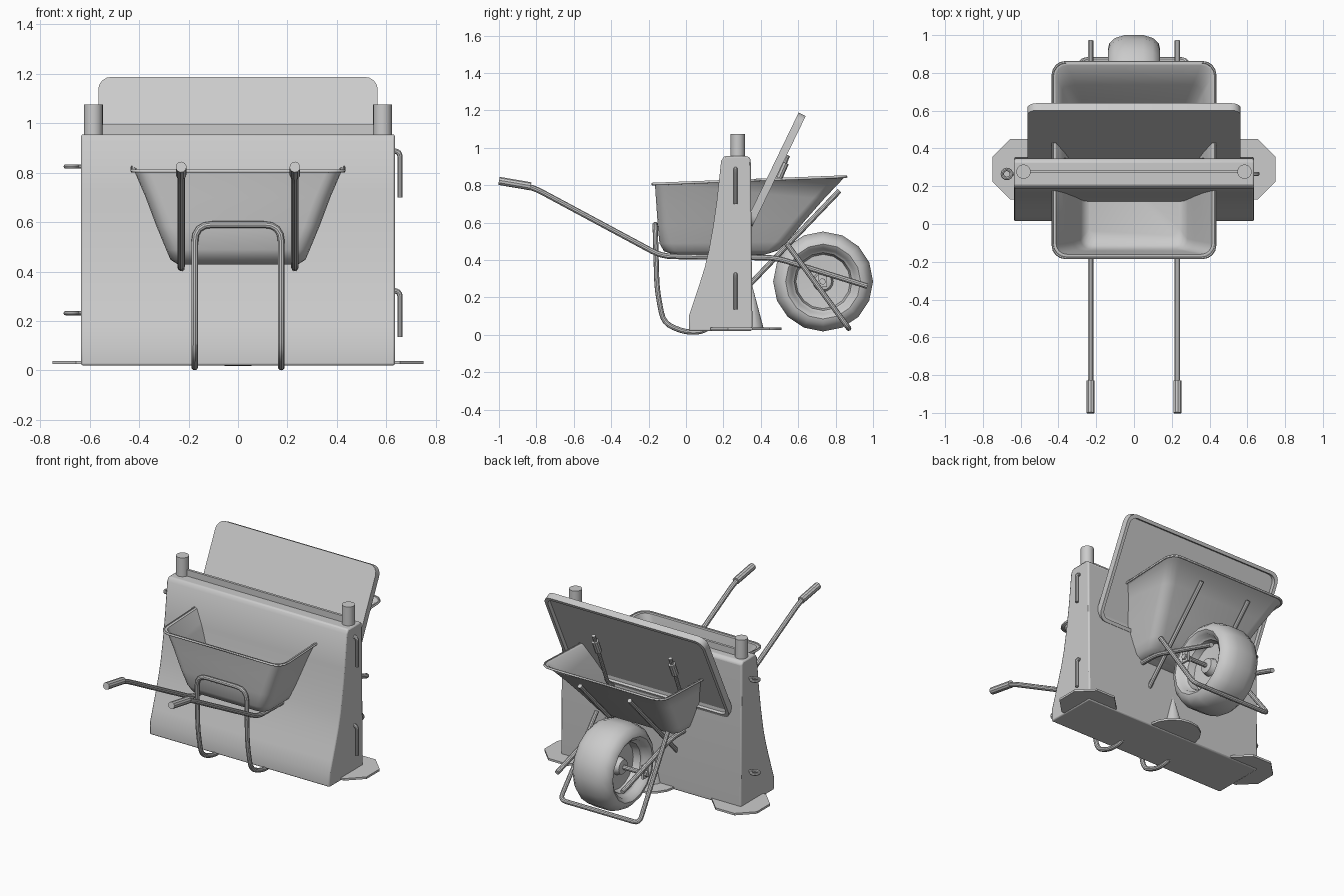
import bpy, bmesh, math
from mathutils import Vector, Matrix

if "Cube" in bpy.data.objects:
    bpy.data.objects.remove(bpy.data.objects["Cube"])


def finish(name, bm, angle=35):
    bmesh.ops.recalc_face_normals(bm, faces=bm.faces[:])
    me = bpy.data.meshes.new(name)
    bm.to_mesh(me)
    bm.free()
    ob = bpy.data.objects.new(name, me)
    bpy.context.scene.collection.objects.link(ob)
    bpy.ops.object.select_all(action='DESELECT')
    ob.select_set(True)
    bpy.context.view_layer.objects.active = ob
    bpy.ops.object.shade_smooth_by_angle(angle=math.radians(angle))
    return ob


def fillet(pts, r, n=4):
    pts = [Vector(p) for p in pts]
    out = [pts[0]]
    for a, b, c in zip(pts, pts[1:], pts[2:]):
        d = min(r, (a - b).length * .45, (c - b).length * .45)
        p, q = b + (a - b).normalized() * d, b + (c - b).normalized() * d
        for i in range(n + 1):
            t = i / n
            out.append(p * (1 - t) ** 2 + b * 2 * t * (1 - t) + q * t * t)
    return out + [pts[-1]]


def tube(name, pts, r=.015, bend=.06, sides=10):
    bm = bmesh.new()
    path = fillet(pts, bend)
    u, rings = None, []
    for i, p in enumerate(path):
        t = (path[min(i + 1, len(path) - 1)] - path[max(i - 1, 0)]).normalized()
        u = t.orthogonal().normalized() if u is None else (u - t * u.dot(t)).normalized()
        w = t.cross(u)
        rings.append([bm.verts.new(p + r * (u * math.cos(a) + w * math.sin(a)))
                      for a in (2 * math.pi * k / sides for k in range(sides))])
    loft(bm, rings)
    return finish(name, bm)


def loft(bm, rings, cap_start=True, cap_end=True):
    n = len(rings[0])
    for a, b in zip(rings, rings[1:]):
        for k in range(n):
            bm.faces.new((a[k], a[(k + 1) % n], b[(k + 1) % n], b[k]))
    if cap_start:
        bm.faces.new(rings[0])
    if cap_end:
        bm.faces.new(rings[-1])


def cone(name, loc, r1, r2, h, sides=20, rot=0):
    bm = bmesh.new()
    bmesh.ops.create_cone(bm, cap_ends=True, segments=sides, radius1=r1, radius2=r2, depth=h,
                          matrix=Matrix.Translation(loc) @ Matrix.Rotation(rot, 4, 'Z'))
    return finish(name, bm)


def box(name, loc, size):
    bm = bmesh.new()
    bmesh.ops.create_cube(bm, size=1, matrix=Matrix.Translation(loc) @ Matrix.Diagonal((*size, 1)))
    return finish(name, bm)


def round_rect(hx, y0, y1, r, n=4):
    out = []
    for cx, cy, a0 in ((hx - r, y1 - r, 0), (-hx + r, y1 - r, 90),
                       (-hx + r, y0 + r, 180), (hx - r, y0 + r, 270)):
        for i in range(n + 1):
            a = math.radians(a0 + 90 * i / n)
            out.append((cx + r * math.cos(a), cy + r * math.sin(a)))
    return out


# barrier body: side profile extruded across x
prof = [(.015, .02), (.015, .10), (.042, .18), (.072, .27), (.10, .36), (.122, .45), (.145, .58),
        (.165, .72), (.188, .93), (.205, .955), (.33, .955), (.346, .94), (.355, .05), (.352, .02)]
bm = bmesh.new()
loft(bm, [[bm.verts.new((x, y, z)) for y, z in prof] for x in (-.635, .635)])
body = finish("barrier_body", bm)
bev = body.modifiers.new("edge", 'BEVEL')
bev.width, bev.segments, bev.angle_limit = .008, 2, math.radians(40)
box("top_rail", (0, .277, .96), (1.13, .016, .07))

# posts, ground plates and hinge fittings at both ends
for s in (-1, 1):
    cone("post", (s * .585, .277, .98), .038, .038, .19)
    cone("end_foot_plate", (s * .59, .29, .032), .173, .173, .013, 8, math.pi / 8)
for z in (.89, .325):
    tube("hinge_pin", [(.61, .265, z), (.655, .265, z - .005), (.655, .265, z - .19)], .011, .03)
for z in (.825, .232):
    bm = bmesh.new()
    rings = []
    for i in range(16):
        a = math.tau * i / 16
        rings.append([bm.verts.new((-.673 + math.cos(a) * (.024 + .009 * math.cos(b)),
                                    .265 + math.sin(a) * (.024 + .009 * math.cos(b)),
                                    z + .009 * math.sin(b))) for b in (math.tau * k / 8 for k in range(8))])
    loft(bm, rings + [rings[0]], False, False)
    finish("hinge_eye", bm)
    tube("hinge_eye_stem", [(-.60, .265, z), (-.65, .265, z)], .009)

# rear centre foot with tapered gusset
cone("rear_foot_plate", (0, .345, .032), .165, .165, .013, 16)
cone("rear_gusset", (0, .345, .155), .07, .006, .24, 12)

# leaning lid panel: tray with a recess on its back
bm = bmesh.new()
outer = round_rect(.565, 0, .655, .055)
inner = round_rect(.545, .02, .635, .045)
up, out = Vector((0, .435, .9)), Vector((0, .9, -.435))
base = Vector((0, .355, .58))


def lid(shape, depth):
    return [bm.verts.new(base + Vector((x, 0, 0)) + up * v + out * depth) for x, v in shape]


loft(bm, [lid(outer, -.042), lid(outer, 0), lid(inner, 0), lid(inner, -.025)])
finish("lid_panel", bm)
for x in (-.27, .27):
    tube("lid_arm", [(x, .33, .56), (x, .40, .60), (x, .545, .96)], .012)
    tube("lid_arm_sleeve", [(x, .495, .84), (x, .53, .92)], .021)

# wheelbarrow bin: lofted rounded rings, (half width, y front, y back, z front, z back, radius)
spec = [(.435, -.185, .862, .806, .846, .07), (.415, -.163, .842, .803, .842, .06),
        (.37, -.155, .74, .70, .735, .06), (.325, -.147, .63, .58, .61, .06),
        (.287, -.138, .54, .49, .50, .06), (.27, -.115, .49, .45, .455, .055),
        (.24, -.06, .42, .432, .432, .04)]
bm = bmesh.new()
rings = []
for hx, y0, y1, z0, z1, r in spec:
    rings.append([bm.verts.new((x, y, z0 + (z1 - z0) * (y - y0) / (y1 - y0)))
                  for x, y in round_rect(hx, y0, y1, r)])
rim = [v.co.copy() for v in rings[0]]
loft(bm, rings, False, True)
tray = finish("barrow_bin", bm, 50)
sol = tray.modifiers.new("thickness", 'SOLIDIFY')
sol.thickness, sol.offset = .008, 0
# rolled rim around the bin
bm = bmesh.new()
c = sum(rim, Vector()) / len(rim)
lip = []
for p in rim:
    d = (p - c)
    d.z = 0
    d.normalize()
    lip.append([bm.verts.new(p + d * .007 * (math.cos(a) - 1) + Vector((0, 0, .008 * math.sin(a))))
                for a in (math.tau * k / 6 for k in range(6))])
loft(bm, lip + [lip[0]], False, False)
finish("bin_rim", bm)

# side rails with grips, and hub brackets
for s in (-1, 1):
    x = s * .23
    tube("handle_rail", [(x, -.99, .822), (x, -.82, .79), (x, -.13, .42), (x, .48, .412), (x, .97, .26)], .015)
    tube("handle_grip", [(x, -1, .823), (x, -.83, .794)], .022)
    box("hub_bracket", (s * .222, .73, .30), (.012, .05, .09))
    tube("hub_nut", [(s * .19, .73, .285), (s * .24, .73, .285)], .018, sides=6)

# legs joined by a top arch, sweeping under and up to the nose of the bin
half = [(.175, .82, .77), (.175, .10, .017), (.175, .0, .013), (.175, -.12, .06),
        (.175, -.155, .24), (.175, -.165, .59)]
tube("leg_frame", half + [(-x, y, z) for x, y, z in reversed(half)], .014, .07)

# U-shaped nose guard below the wheel
tube("wheel_guard", [(.25, .54, .485), (.28, .87, .035), (-.28, .87, .035), (-.25, .54, .485)], .014, .04)

# wheel turned about the x axle
right = [(.05, .267), (.10, .252), (.13, .225), (.137, .20), (.122, .178), (.095, .17),
         (.085, .155), (.04, .145), (.035, .055), (.07, .045), (.075, .02)]
turn = [(-x, r) for x, r in reversed(right)] + right
bm = bmesh.new()
loft(bm, [[bm.verts.new((x, .733 + r * math.cos(a), .285 + r * math.sin(a)))
           for a in (math.tau * k / 16 for k in range(16))] for x, r in turn])
finish("wheel", bm, 40)
tube("axle", [(-.23, .733, .285), (.23, .733, .285)], .014)
